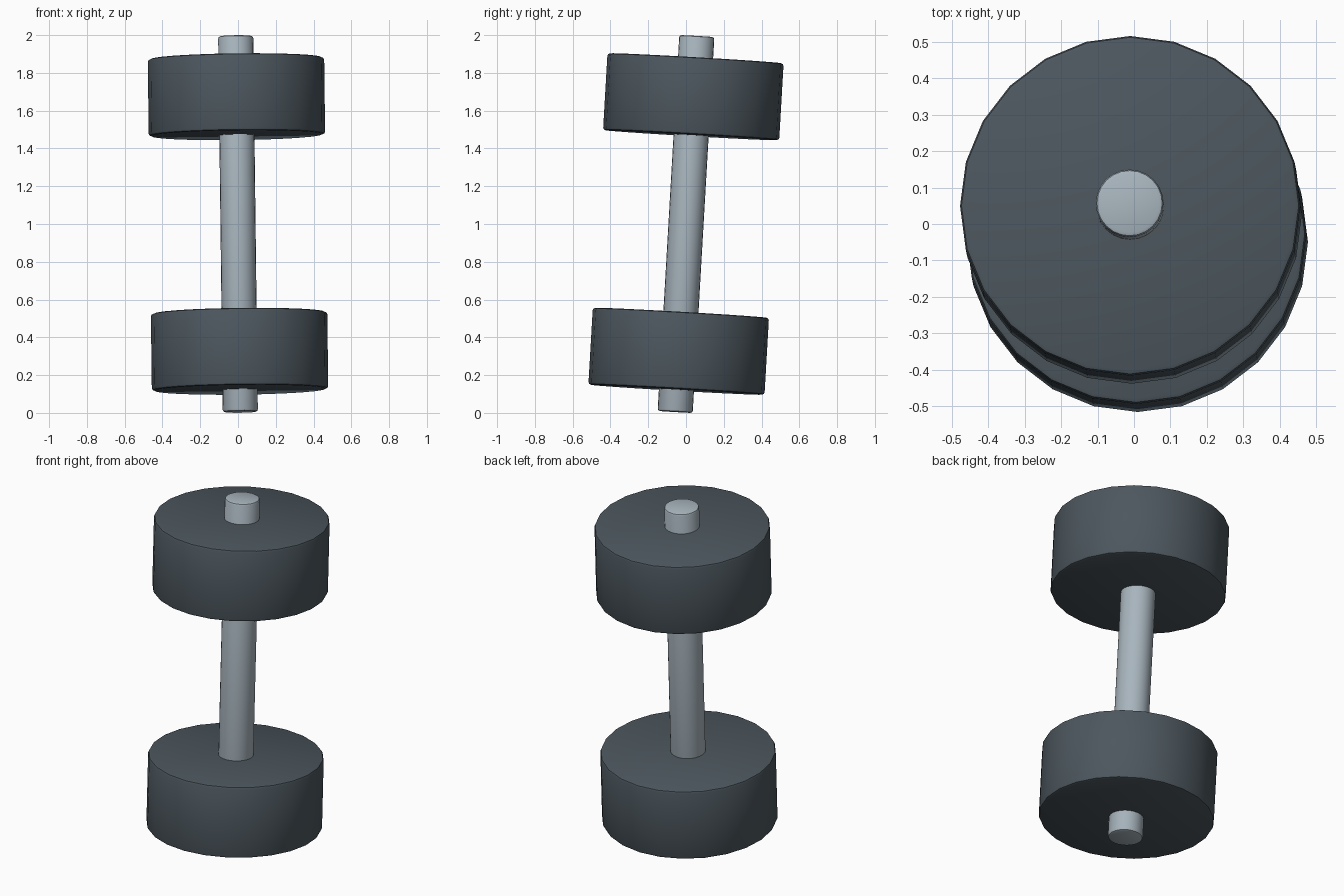
import bpy, math
from mathutils import Euler, Vector

cube = bpy.data.objects.get("Cube")
if cube:
    bpy.data.objects.remove(cube, do_unlink=True)


def make_material(name, colour):
    mat = bpy.data.materials.new(name)
    mat.use_nodes = True
    mat.diffuse_color = (*colour, 1)
    bsdf = next(n for n in mat.node_tree.nodes if n.type == 'BSDF_PRINCIPLED')
    bsdf.inputs["Base Color"].default_value = (*colour, 1)
    return mat


slate = make_material("dark slate", (0.073, 0.095, 0.112))
steel = make_material("light steel", (0.39, 0.46, 0.51))

# The whole dumbbell leans slightly towards the back and the right
TILT = Euler((math.radians(-3.3), math.radians(-0.7), 0))
CENTRE = Vector((0, 0, 1))


def make_cylinder(name, radius, length, offset, bevel, mat):
    """Bevelled cylinder placed along the tilted axis."""
    location = CENTRE + TILT.to_matrix() @ Vector((0, 0, offset))
    bpy.ops.mesh.primitive_cylinder_add(vertices=24, radius=radius, depth=length,
                                        location=location, rotation=TILT)
    obj = bpy.context.object
    obj.name = name
    obj.data.materials.append(mat)
    mod = obj.modifiers.new("rounded_rim", 'BEVEL')
    mod.width = bevel
    mod.segments = 2
    mod.limit_method = 'ANGLE'
    mod.angle_limit = math.radians(40)
    bpy.ops.object.modifier_apply(modifier=mod.name)
    bpy.ops.object.shade_smooth_by_angle(angle=math.radians(35))
    return obj


# Handle bar running through both weights
make_cylinder("handle_bar", 0.093, 1.993, 0, 0.012, steel)

# Weights
for name, side in (("upper_weight", 1), ("lower_weight", -1)):
    make_cylinder(name, 0.467, 0.408, side * 0.675, 0.014, slate)
